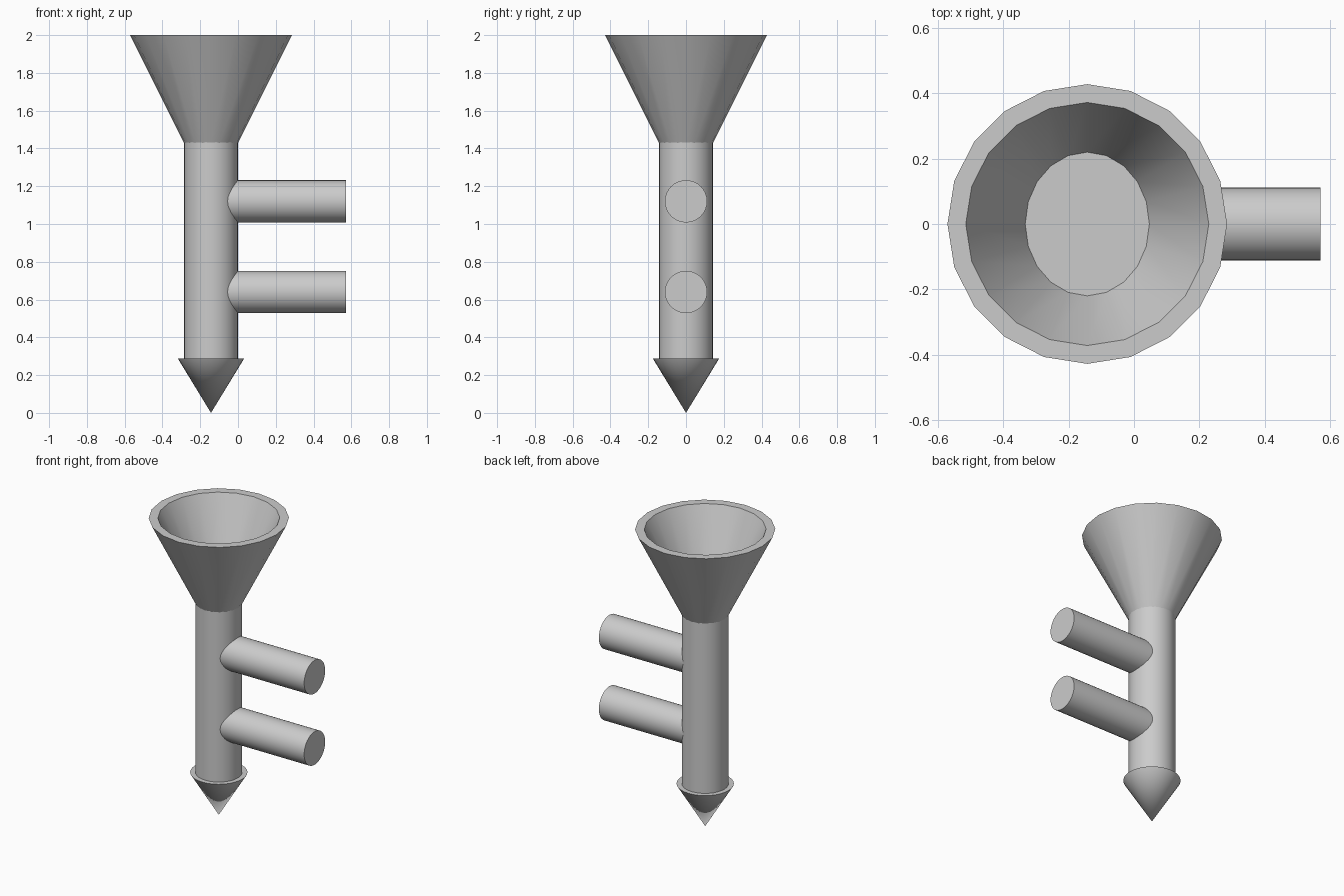
import bpy, bmesh, math
from mathutils import Matrix

if "Cube" in bpy.data.objects:
    bpy.data.objects.remove(bpy.data.objects["Cube"])

CX = -0.143          # axis of the upright parts
SHAFT_R = 0.143
FLOOR_Z = 1.65       # bottom of the funnel bowl


def finish(name, bm):
    bmesh.ops.recalc_face_normals(bm, faces=bm.faces)
    mesh = bpy.data.meshes.new(name)
    bm.to_mesh(mesh)
    bm.free()
    obj = bpy.data.objects.new(name, mesh)
    bpy.context.collection.objects.link(obj)
    bpy.ops.object.select_all(action='DESELECT')
    obj.select_set(True)
    bpy.context.view_layer.objects.active = obj
    bpy.ops.object.shade_smooth_by_angle(angle=math.radians(30))
    return obj


def cone(name, r_low, r_high, depth, matrix, sides):
    bm = bmesh.new()
    bmesh.ops.create_cone(bm, cap_ends=True, segments=sides, radius1=r_low,
                          radius2=r_high, depth=depth, matrix=matrix)
    return finish(name, bm)


def upright(name, r_low, r_high, z0, z1, sides):
    return cone(name, r_low, r_high, z1 - z0,
                Matrix.Translation((CX, 0, (z0 + z1) / 2)), sides)


# central shaft, its top flush with the bowl floor
upright("shaft", SHAFT_R, SHAFT_R, 0.287, FLOOR_Z + 0.001, 32)

# pointed tip
upright("tip", 0.0, 0.175, 0.0, 0.287, 32)

# two side pegs
for label, z in (("upper_peg", 1.12), ("lower_peg", 0.64)):
    x0, x1 = CX, 0.571
    m = Matrix.Translation(((x0 + x1) / 2, 0, z)) @ Matrix.Rotation(math.pi / 2, 4, 'Y')
    cone(label, 0.112, 0.112, x1 - x0, m, 32)

# hollow funnel: outer wall, flat rim, inner wall, slightly oval floor
bm = bmesh.new()
sides = 20
profile = [(SHAFT_R, SHAFT_R, 1.43), (0.428, 0.428, 2.0),
           (0.372, 0.372, 2.0), (0.19, 0.22, FLOOR_Z)]
rings = []
for rx, ry, z in profile:
    rings.append([bm.verts.new((CX + rx * math.cos(2 * math.pi * i / sides),
                                ry * math.sin(2 * math.pi * i / sides), z))
                  for i in range(sides)])
for a, b in zip(rings, rings[1:]):
    for i in range(sides):
        j = (i + 1) % sides
        bm.faces.new((a[i], a[j], b[j], b[i]))
bm.faces.new(rings[-1])
bm.faces.new(rings[0])
finish("funnel", bm)
